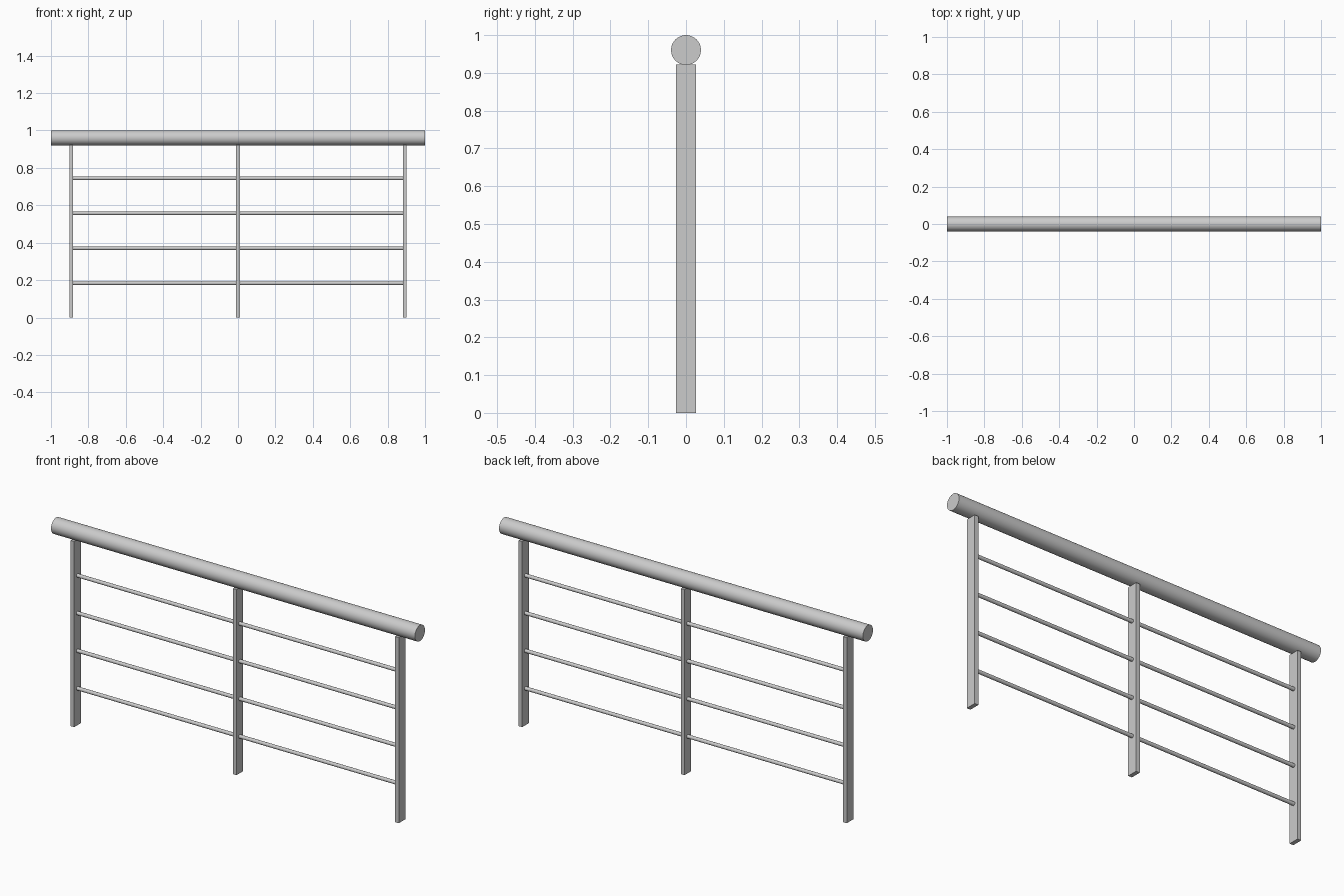
import bpy
from math import pi

if "Cube" in bpy.data.objects:
    bpy.data.objects.remove(bpy.data.objects["Cube"])

POST_X = 0.892
POST_W, POST_D, POST_H = 0.02, 0.052, 0.922


def rod(name, radius, length, x, z, sides):
    # Smooth cylinder lying along x
    bpy.ops.mesh.primitive_cylinder_add(vertices=sides, radius=radius, depth=length,
                                        location=(x, 0, z), rotation=(0, pi / 2, 0))
    ob = bpy.context.object
    ob.name = name
    bpy.ops.object.transform_apply(location=False, rotation=True, scale=True)
    bpy.ops.object.shade_smooth_by_angle()


def post(name, x):
    # Flat upright bar standing on the ground
    bpy.ops.mesh.primitive_cube_add(size=1, location=(x, 0, POST_H / 2))
    ob = bpy.context.object
    ob.name = name
    ob.scale = (POST_W, POST_D, POST_H)
    bpy.ops.object.transform_apply(location=False, rotation=False, scale=True)


# Handrail resting on the posts
rod("handrail", 0.0395, 2.0, 0, 0.9605, 48)

# Three posts
for name, x in (("left", -POST_X), ("middle", 0), ("right", POST_X)):
    post(name + "_post", x)

# Four rows of thin bars, one in each bay between posts
for i in range(4):
    z = 0.183 + i * 0.187
    for side, name in ((-1, "left"), (1, "right")):
        rod(f"{name}_bar_{i + 1}", 0.009, POST_X - POST_W, side * POST_X / 2, z, 24)
